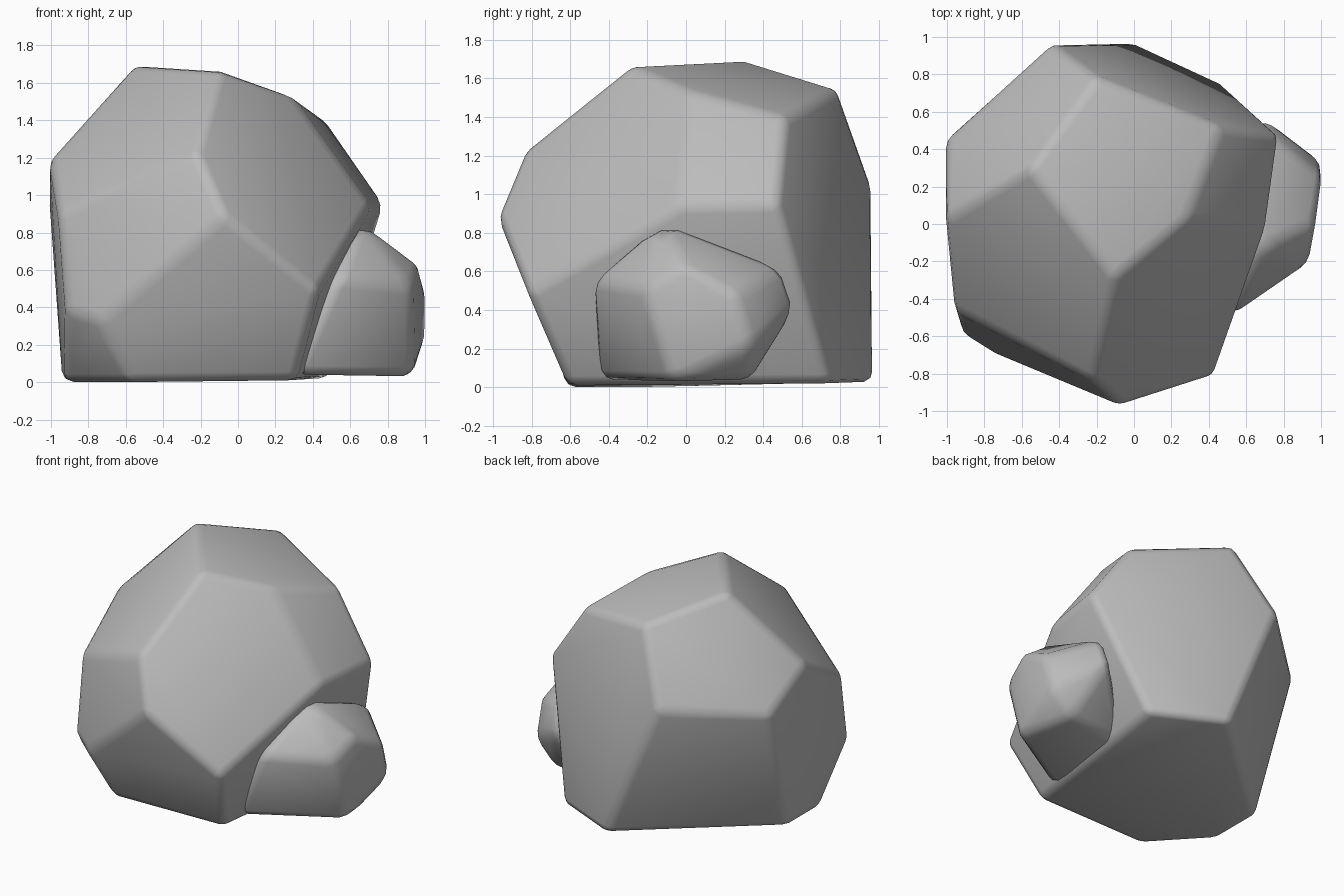
import bpy, bmesh, math

if "Cube" in bpy.data.objects:
    bpy.data.objects.remove(bpy.data.objects["Cube"])

stone = bpy.data.materials.new("stone_grey")
stone.diffuse_color = (0.5, 0.5, 0.5, 1)
stone.use_nodes = True
stone.node_tree.nodes["Principled BSDF"].inputs["Base Color"].default_value = stone.diffuse_color


def make_rock(name, corners, faces=None, bevel=0.05):
    """Faceted boulder with softly rounded edges."""
    bm = bmesh.new()
    verts = {k: bm.verts.new(p) for k, p in corners.items()}
    if faces:
        for f in faces.split():
            bm.faces.new([verts[k] for k in f])
    else:
        res = bmesh.ops.convex_hull(bm, input=bm.verts)
        loose = [v for v in bm.verts if not v.link_faces]
        bmesh.ops.delete(bm, geom=loose, context='VERTS')
        bmesh.ops.dissolve_limit(bm, angle_limit=math.radians(13),
                                 verts=bm.verts, edges=bm.edges)
    bmesh.ops.recalc_face_normals(bm, faces=bm.faces)
    me = bpy.data.meshes.new(name)
    bm.to_mesh(me)
    bm.free()
    me.materials.append(stone)
    for p in me.polygons:
        p.use_smooth = True
    ob = bpy.data.objects.new(name, me)
    bpy.context.collection.objects.link(ob)
    mod = ob.modifiers.new("rounded_edges", 'BEVEL')
    mod.width = bevel
    mod.segments = 2
    mod.limit_method = 'NONE'
    return ob


# large boulder: corners, then facets
big = dict(
    A=(-.44, .97, 1.04), B=(-.02, .98, .03), C=(.49, .74, .02),
    D=(.78, .48, .95), E=(.71, -.03, .94), F=(.43, -.82, .49),
    G=(-.07, -.98, .89), H=(-.22, -.84, 1.23), I=(-1.01, .03, 1.19),
    J=(-1.01, .46, .97), K=(-.2, .79, 1.55), L=(.47, .52, 1.4),
    M=(-.56, .3, 1.7), N=(.28, .02, 1.54), O=(-.1, -.29, 1.67),
    P=(-.96, -.46, .9), R=(-.74, -.7, .33), S=(-.92, -.59, .38),
    T=(-.94, .15, .01), U=(-.93, -.23, 0), V=(-.57, -.62, 0),
    W=(.31, -.61, .01))
make_rock("large_boulder", big,
          "MKLNO OMIPH ONEFGH NLDE EDCWF ABCDLK AKMIJ "
          "AJTB JIPSUT HGRSP GFWVR RVUS TUVWCB")

# small boulder leaning on the right side, inner corners buried in the large one
small = dict(
    a=(.66, -.13, .86), b=(.97, 0, .63), c=(.93, -.22, .51),
    d=(1.01, .26, .48), e=(1.0, .34, .22), f=(.94, -.08, .03),
    g=(.83, .34, .04), h=(.54, -.49, .55), i=(.31, -.46, .04),
    j=(.70, .50, .62), k=(.70, .57, .41), l=(.3, .25, .05),
    m=(.4, .1, .65), n=(.35, -.35, .5))
make_rock("small_boulder", small)
